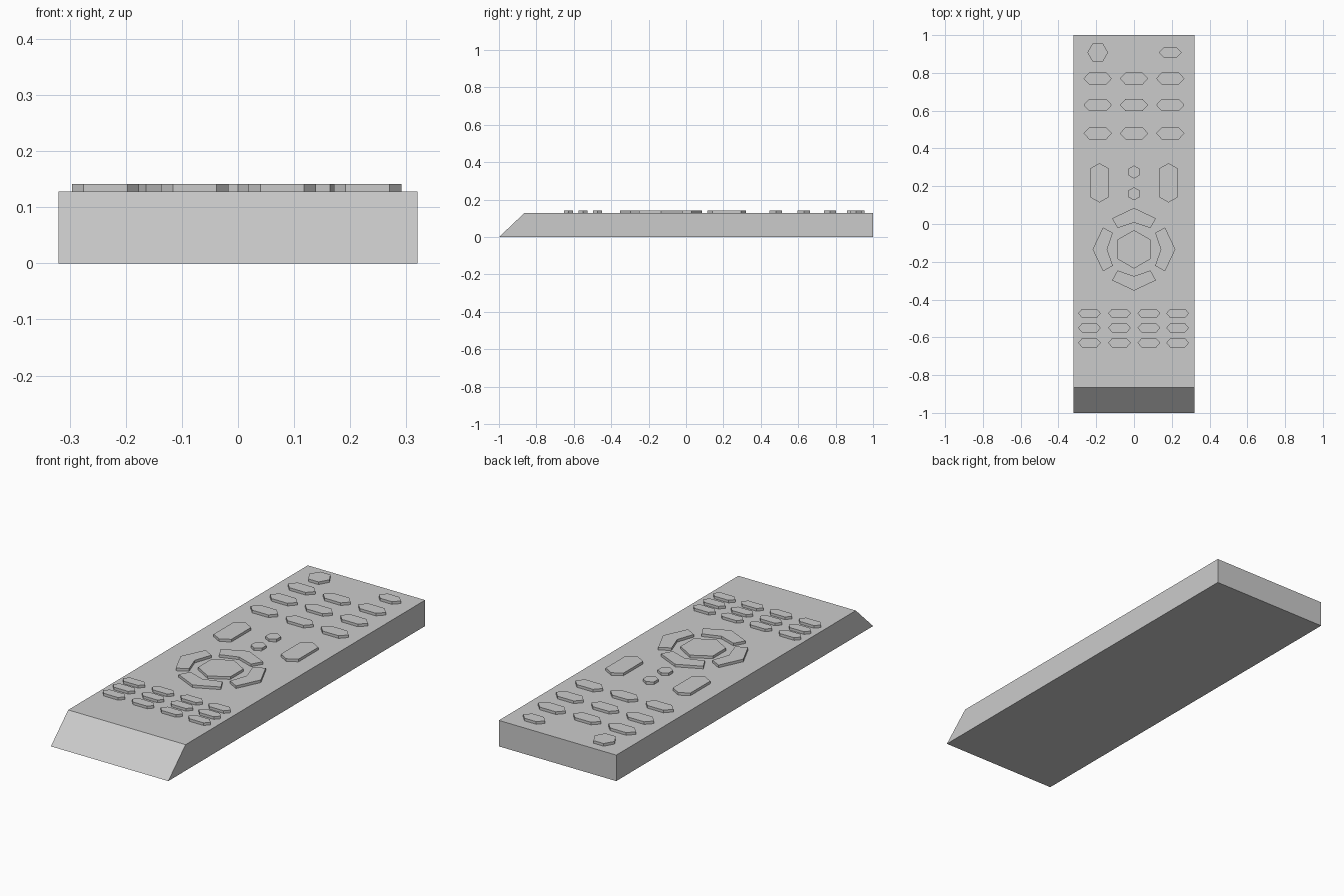
import bpy, bmesh
from math import cos, sin, pi

if "Cube" in bpy.data.objects:
    bpy.data.objects.remove(bpy.data.objects["Cube"])

TOP, BTN = 0.128, 0.141


def prism(name, pts, z0=TOP - 0.002, z1=BTN):
    """Extrude an XY outline from z0 to z1."""
    bm = bmesh.new()
    face = bm.faces.new([bm.verts.new((x, y, z0)) for x, y in pts])
    ext = bmesh.ops.extrude_face_region(bm, geom=[face])
    for v in ext["geom"]:
        if isinstance(v, bmesh.types.BMVert):
            v.co.z = z1
    bmesh.ops.recalc_face_normals(bm, faces=bm.faces)
    me = bpy.data.meshes.new(name)
    bm.to_mesh(me)
    bm.free()
    ob = bpy.data.objects.new(name, me)
    bpy.context.collection.objects.link(ob)
    return ob


def hex_button(name, x, y, w, h, c, upright=False):
    """Hexagon with half length w, half breadth h and point length c."""
    pts = [(w, 0), (w - c, h), (c - w, h), (-w, 0), (c - w, -h), (w - c, -h)]
    if upright:
        pts = [(-q, p) for p, q in pts]
    return prism(name, [(x + p, y + q) for p, q in pts])


# Body: box with its front top edge sloped back
body = prism("body", [(-0.32, -1), (0.32, -1), (0.32, 1), (-0.32, 1)], 0, TOP)
for v in body.data.vertices:
    if v.co.z > 0.1 and v.co.y < 0:
        v.co.y = -0.865

# Top pair: power and source
hex_button("power_button", -0.192, 0.908, 0.055, 0.047, 0.0275)
hex_button("source_button", 0.192, 0.908, 0.06, 0.03, 0.028)

# Number pad
for y in (0.77, 0.63, 0.48):
    for x in (-0.192, 0, 0.192):
        hex_button("number_button", x, y, 0.075, 0.033, 0.031)

# Volume and channel rockers, with two small buttons between
for name, x in (("volume_rocker", -0.183), ("channel_rocker", 0.183)):
    hex_button(name, x, 0.218, 0.104, 0.048, 0.027, True)
for y in (0.275, 0.16):
    hex_button("small_button", 0, y, 0.035, 0.03, 0.0175, True)

# Navigation pad: centre button and four chevron arrows
CY = -0.134
hex_button("centre_button", 0, CY, 0.102, 0.088, 0.051, True)
chevron = [(-0.116, 0.164), (-0.087, 0.112), (0, 0.142),
           (0.087, 0.112), (0.116, 0.164), (0, 0.219)]
for i in range(4):
    c, s = cos(i * pi / 2), sin(i * pi / 2)
    prism("arrow_button", [(c * x - s * y, CY + s * x + c * y) for x, y in chevron])

# Playback and function rows
for y in (-0.473, -0.55, -0.629):
    for x in (-0.236, -0.077, 0.079, 0.231):
        hex_button("function_button", x, y, 0.06, 0.024, 0.021)
